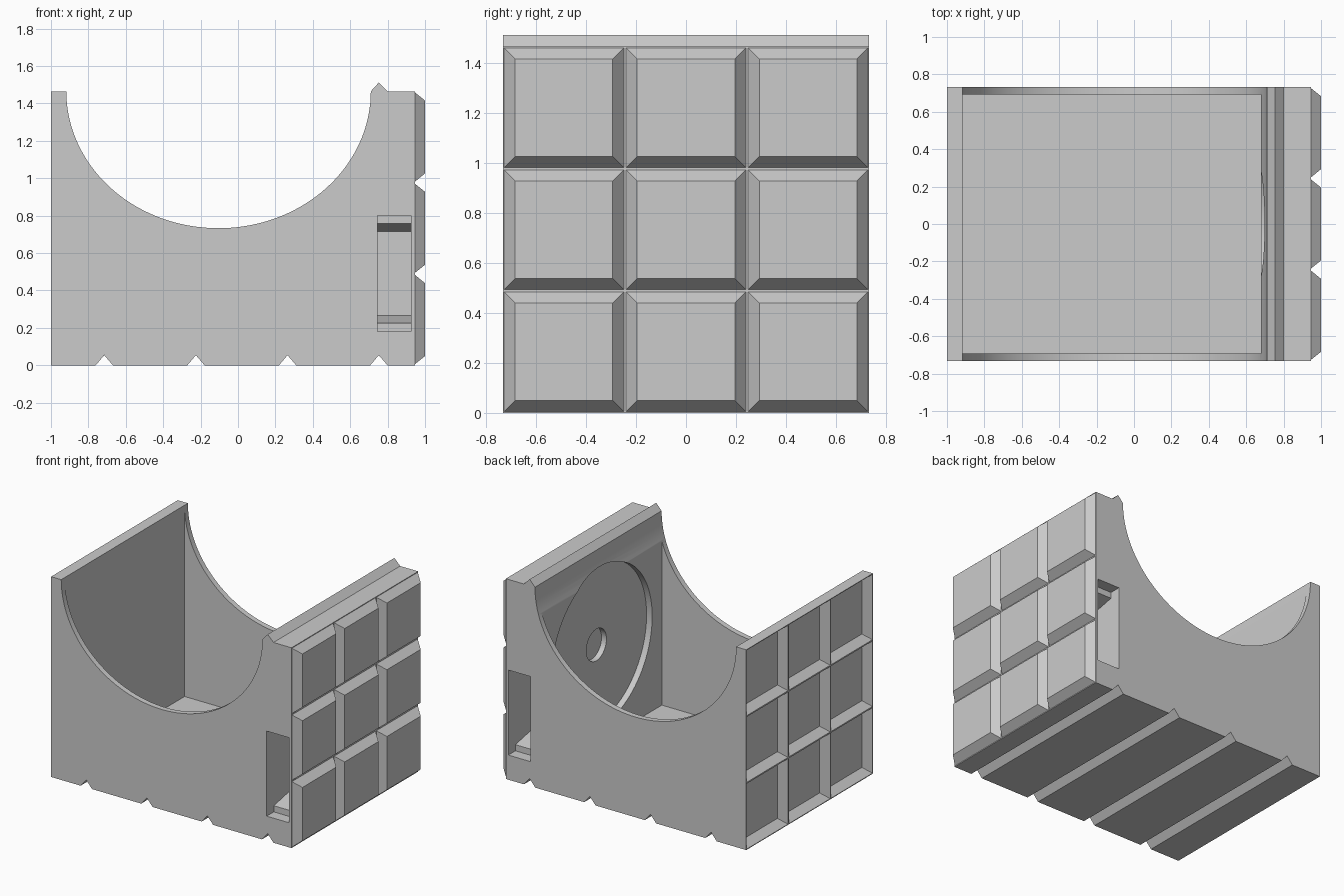
import bpy, bmesh, math
from mathutils import Vector

cube = bpy.data.objects.get("Cube")
if cube:
    bpy.data.objects.remove(cube, do_unlink=True)

grey = bpy.data.materials.new("light_grey")
grey.use_nodes = True
grey.diffuse_color = (0.6, 0.6, 0.6, 1)
grey.node_tree.nodes["Principled BSDF"].inputs["Base Color"].default_value = (0.6, 0.6, 0.6, 1)

HALF_Y, TOP, FACE_X = 0.732, 1.465, 0.945


def finish(name, bm):
    bmesh.ops.recalc_face_normals(bm, faces=bm.faces[:])
    mesh = bpy.data.meshes.new(name)
    bm.to_mesh(mesh)
    bm.free()
    mesh.materials.append(grey)
    obj = bpy.data.objects.new(name, mesh)
    bpy.context.collection.objects.link(obj)
    return obj


def prism(name, points, start, end, axis):
    """Extrude a flat profile along x or y; the profile's second coordinate is z."""
    bm = bmesh.new()
    place = (lambda a, z, d: (d, a, z)) if axis == "x" else (lambda a, z, d: (a, d, z))
    face = bm.faces.new([bm.verts.new(place(a, z, start)) for a, z in points])
    moved = bmesh.ops.extrude_face_region(bm, geom=[face])["geom"]
    shift = Vector(place(0, 0, end - start))
    bmesh.ops.translate(bm, vec=shift, verts=[v for v in moved if isinstance(v, bmesh.types.BMVert)])
    return finish(name, bm)


def add_frustum(bm, y, z, x_wide, half_wide, x_narrow, half_narrow):
    """Square tile with sloping sides, facing along x."""
    rings = []
    for x, h in ((x_wide, half_wide), (x_narrow, half_narrow)):
        rings.append([bm.verts.new((x, y + sy * h, z + sz * h))
                      for sy, sz in ((-1, -1), (1, -1), (1, 1), (-1, 1))])
    wide, narrow = rings
    bm.faces.new(wide)
    bm.faces.new(narrow)
    for i in range(4):
        j = (i + 1) % 4
        bm.faces.new((wide[i], wide[j], narrow[j], narrow[i]))


def tile_grid(name, *shape):
    bm = bmesh.new()
    for row in range(3):
        for col in range(3):
            add_frustum(bm, (col - 1) * 0.488, TOP / 2 + (row - 1) * 0.488, *shape)
    return finish(name, bm)


def rect(a0, a1, z0, z1):
    return [(a0, z0), (a1, z0), (a1, z1), (a0, z1)]


def circle(z, radius, count):
    return [(radius * math.cos(i * math.tau / count), z + radius * math.sin(i * math.tau / count))
            for i in range(count)]


# Body outline: grooved base, top ridge and elliptical cradle
outline = [(-1, 0)]
for gx in (-0.715, -0.225, 0.265, 0.753):
    outline += [(gx - 0.046, 0), (gx, 0.054), (gx + 0.046, 0)]
outline += [(FACE_X, 0), (FACE_X, TOP), (0.8, TOP), (0.753, 1.512), (0.71, TOP)]
SEGMENTS = 72
for i in range(1, SEGMENTS + 1):
    t = math.pi * i / SEGMENTS
    outline.append((-0.104 + 0.814 * math.cos(t), TOP - 0.732 * math.sin(t)))
outline.append((-1, TOP))
body = prism("cradle_body", outline, -HALF_Y, HALF_Y, "y")

# Hollow inside, round recess and its centre hole
cutters = [
    prism("cavity_cutter", rect(-0.692, 0.692, 0.067, 2), -0.917, 0.68, "x"),
    prism("disc_cutter", circle(0.76, 0.58, 96), 0.5, 0.725, "x"),
    prism("hole_cutter", circle(0.76, 0.116, 48), 0.6, 0.765, "x"),
]

# Side slots with sloping inner ends
slot = [(0.8, 0.18), (0.65, 0.18), (0.65, 0.225), (0.45, 0.265),
        (0.45, 0.715), (0.65, 0.758), (0.65, 0.802), (0.8, 0.802)]
for side in (-1, 1):
    cutters.append(prism("slot_cutter", [(side * y, z) for y, z in slot], 0.745, 0.925, "x"))

# Sockets on one end, matching pads on the other
cutters.append(tile_grid("socket_cutter", -1.002, 0.2406, -0.945, 0.195))
tile_grid("wall_pads", FACE_X - 0.001, 0.24, 1.0, 0.195)

for cutter in cutters:
    cutter.hide_render = True
    mod = body.modifiers.new(cutter.name, "BOOLEAN")
    mod.operation = "DIFFERENCE"
    mod.solver = "EXACT"
    mod.object = cutter

# Bake the cuts and drop the helpers
bpy.context.view_layer.update()
graph = bpy.context.evaluated_depsgraph_get()
carved = bpy.data.meshes.new_from_object(body.evaluated_get(graph))
body.modifiers.clear()
body.data = carved
carved.materials.clear()
carved.materials.append(grey)
for poly in carved.polygons:
    poly.material_index = 0
for cutter in cutters:
    bpy.data.objects.remove(cutter, do_unlink=True)

# Smooth the curved surfaces only
bpy.ops.object.select_all(action="DESELECT")
body.select_set(True)
bpy.context.view_layer.objects.active = body
bpy.ops.object.shade_smooth_by_angle(angle=math.radians(25))
